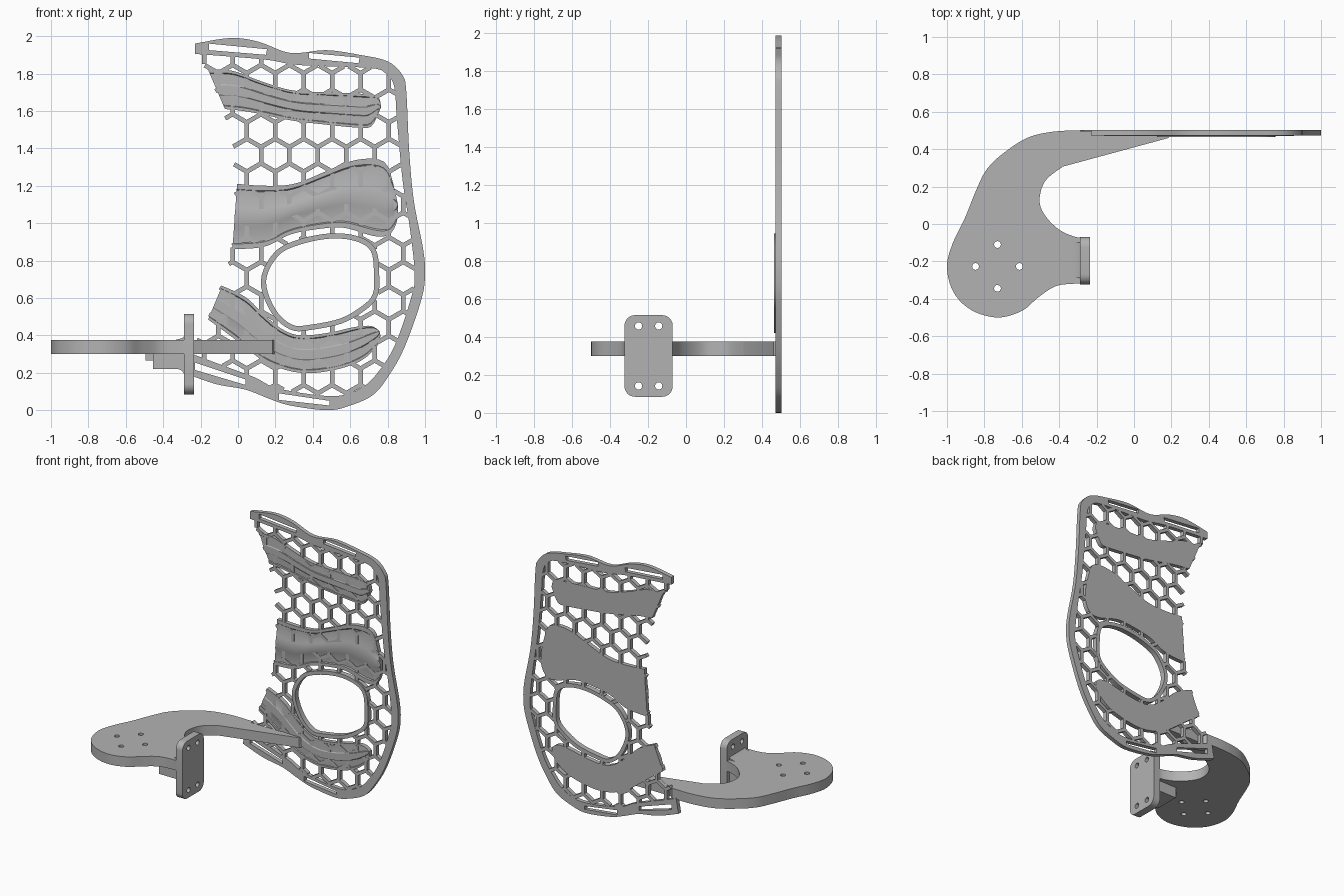
import bpy, bmesh, math
from mathutils import Matrix, Vector

cube = bpy.data.objects.get("Cube")
if cube:
    bpy.data.objects.remove(cube)

grey = bpy.data.materials.new("plain grey")
grey.use_nodes = True
tone = (0.45, 0.45, 0.45, 1)
grey.diffuse_color = tone
grey.node_tree.nodes["Principled BSDF"].inputs["Base Color"].default_value = tone

BACK, FRONT = 0.503, 0.472      # depth of the panel


def add(name, mesh):
    mesh.name = name
    mesh.materials.clear()
    mesh.materials.append(grey)
    obj = bpy.data.objects.new(name, mesh)
    bpy.context.collection.objects.link(obj)
    bpy.ops.object.select_all(action='DESELECT')
    obj.select_set(True)
    bpy.context.view_layer.objects.active = obj
    bpy.ops.object.shade_smooth_by_angle(angle=math.radians(30))
    return obj


def smooth(pts, closed=False, steps=5):
    """Catmull-Rom curve through the points."""
    p = [Vector(q) for q in pts]
    n = len(p)
    out = []
    for i in range(n if closed else n - 1):
        if closed:
            a, b, c, d = (p[(i + k) % n] for k in (-1, 0, 1, 2))
        else:
            a, b, c, d = p[max(i - 1, 0)], p[i], p[i + 1], p[min(i + 2, n - 1)]
        for s in range(steps):
            t = s / steps
            out.append(b + (c - a) * t / 2 + (a * 2 - b * 5 + c * 4 - d) * t * t / 2
                       + (b * 3 - a - c * 3 + d) * t ** 3 / 2)
    return out if closed else out + [p[-1]]


def circle(x, y, r, n=24):
    return [(x + r * math.cos(math.tau * i / n), y + r * math.sin(math.tau * i / n)) for i in range(n)]


def sheet(name, loops, axis, lo, hi):
    """Extrude an outline with holes along one axis, from lo to hi."""
    cu = bpy.data.curves.new(name, 'CURVE')
    cu.dimensions, cu.fill_mode, cu.extrude = '2D', 'BOTH', (hi - lo) / 2
    for loop in loops:
        sp = cu.splines.new('POLY')
        sp.points.add(len(loop) - 1)
        for pt, q in zip(sp.points, loop):
            pt.co = (q[0], q[1], 0, 1)
        sp.use_cyclic_u = True
    tmp = bpy.data.objects.new(name, cu)
    mesh = bpy.data.meshes.new_from_object(tmp)
    bpy.data.objects.remove(tmp)
    quarter = Matrix.Rotation(math.pi / 2, 4, 'X')
    turn = {'x': Matrix.Rotation(math.pi / 2, 4, 'Z') @ quarter, 'y': quarter, 'z': Matrix()}[axis]
    shift = Vector([(lo + hi) / 2 if a == axis else 0 for a in 'xyz'])
    mesh.transform(Matrix.Translation(shift) @ turn)
    bm = bmesh.new()
    bm.from_mesh(mesh)
    bmesh.ops.remove_doubles(bm, verts=bm.verts, dist=0.0001)
    bmesh.ops.recalc_face_normals(bm, faces=bm.faces)
    bm.to_mesh(mesh)
    bm.free()
    return add(name, mesh)


def inside(q, poly):
    hit = False
    for a, b in zip(poly, poly[1:] + poly[:1]):
        if (a[1] > q[1]) != (b[1] > q[1]) and q[0] < a[0] + (b[0] - a[0]) * (q[1] - a[1]) / (b[1] - a[1]):
            hit = not hit
    return hit


# Open frame with strap slots
outer = smooth([(-.23, 1.96), (-.04, 1.99), (.11, 1.97), (.28, 1.91), (.47, 1.925), (.65, 1.9), (.8, 1.865),
                (.88, 1.79), (.9, 1.7), (.915, 1.39), (.94, 1.12), (.99, .86), (1, .725), (.98, .59),
                (.89, .335), (.8, .175), (.72, .08), (.6, .025), (.48, 0), (.28, .025), (.17, .06),
                (.04, .11), (-.12, .14), (-.29, .2)])
inner = smooth([(-.23, 1.905), (.14, 1.875), (.33, 1.845), (.7, 1.83), (.79, 1.8), (.835, 1.73), (.85, 1.55),
                (.88, 1.23), (.92, .965), (.945, .725), (.925, .6), (.84, .35), (.75, .205), (.66, .12),
                (.51, .075), (.22, .115), (.09, .175), (-.07, .235), (-.27, .31)])
slots = [[(-.155, 1.96), (.155, 1.93), (.15, 1.9), (-.155, 1.925)],
         [(.38, 1.91), (.65, 1.885), (.645, 1.855), (.38, 1.88)],
         [(-.23, .255), (.04, .165), (.04, .135), (-.23, .215)],
         [(.22, .09), (.49, .05), (.49, .025), (.22, .055)]]
sheet("panel_frame", [outer + inner[::-1]] + slots, 'y', FRONT, BACK)

# Raised ring around the oval opening
hole = smooth([(.49, .917), (.625, .905), (.71, .85), (.727, .725), (.72, .62), (.66, .555), (.545, .49),
               (.385, .457), (.29, .457), (.2, .54), (.15, .69), (.215, .825), (.33, .885)], True)
rim = []
for i, q in enumerate(hole):
    d = (hole[(i + 1) % len(hole)] - hole[i - 1]).normalized()
    rim.append(q + Vector((-d.y, d.x)) * 0.028)
sheet("opening_ring", [rim, hole], 'y', 0.464, BACK)

# Honeycomb struts, trimmed to the frame, the ring and the curved free edge
free_edge = smooth([(-.25, .3), (-.16, .49), (-.065, .725), (-.03, .86), (-.01, 1.1), (-.025, 1.42),
                    (-.06, 1.55), (-.14, 1.77), (-.2, 1.89)])
region = inner + free_edge
pitch, width = 0.152, 0.024
radius = pitch / math.sqrt(3)
edges = {}
for row in range(-11, 5):
    for col in range(-4, 8):
        cx = 0.123 + (col + row % 2 / 2) * pitch
        cz = 1.495 + row * radius * 1.5
        pts = [Vector((cx + radius * math.sin(k * math.pi / 3), cz + radius * math.cos(k * math.pi / 3)))
               for k in range(6)]
        for a, b in zip(pts, pts[1:] + pts[:1]):
            m = (a + b) / 2
            edges[(round(m.x, 3), round(m.y, 3))] = (a, b)
bm = bmesh.new()
samples = 16
for a, b in edges.values():
    kept = [q for q in (a.lerp(b, i / samples) for i in range(samples + 1))
            if inside(q, region) and not inside(q, rim)]
    if len(kept) < 2:
        continue
    p, q = kept[0], kept[-1]
    m, d = (p + q) / 2, q - p
    place = (Matrix.Translation((m.x, (FRONT + BACK) / 2, m.y))
             @ Matrix.Rotation(-math.atan2(d.y, d.x), 4, 'Y')
             @ Matrix.Diagonal((d.length + width * 0.57, BACK - FRONT - 0.001, width, 1)))
    bmesh.ops.create_cube(bm, size=1, matrix=place)
lattice = bpy.data.meshes.new("honeycomb")
bm.to_mesh(lattice)
bm.free()
add("honeycomb_lattice", lattice)


def resample(pts, n):
    """Even spacing along a path."""
    gaps = [(b - a).length for a, b in zip(pts, pts[1:])]
    out, k, walked = [], 0, 0
    for i in range(n):
        want = sum(gaps) * i / (n - 1)
        while k < len(gaps) - 1 and walked + gaps[k] < want:
            walked += gaps[k]
            k += 1
        out.append(pts[k].lerp(pts[k + 1], min(1, (want - walked) / gaps[k])))
    return out


# Grooved pads lofted between an upper and a lower rail that meet at the tip
GROOVES = [(0, 0), (.08, 0), (.1, 6), (.36, 4), (.39, 0), (.63, 0), (.66, 4), (.9, 6), (.92, 0), (1, 0)]


def pad(name, upper, lower):
    bm = bmesh.new()
    rings = []
    for u, v in zip(resample(smooth(upper), 40), resample(smooth(lower), 40)):
        section = [(u.lerp(v, t), FRONT - 0.001 + g / 1000) for t, g in GROOVES]
        section += [(v, BACK), (u, BACK)]
        rings.append([bm.verts.new((q.x, y, q.y)) for q, y in section])
    for r, s in zip(rings, rings[1:]):
        for i in range(len(r)):
            j = (i + 1) % len(r)
            bm.faces.new((r[i], r[j], s[j], s[i]))
    bm.faces.new(rings[0])
    bmesh.ops.remove_doubles(bm, verts=bm.verts, dist=0.0005)
    bmesh.ops.recalc_face_normals(bm, faces=bm.faces)
    mesh = bpy.data.meshes.new(name)
    bm.to_mesh(mesh)
    bm.free()
    add(name, mesh)


pad("upper_pad",
    [(-.16, 1.82), (-.03, 1.815), (.12, 1.76), (.29, 1.71), (.49, 1.7), (.68, 1.69), (.75, 1.675), (.765, 1.62)],
    [(-.07, 1.61), (.06, 1.595), (.28, 1.55), (.44, 1.53), (.65, 1.51), (.715, 1.52), (.765, 1.62)])
pad("middle_pad",
    [(-.005, 1.21), (.145, 1.2), (.3, 1.21), (.465, 1.275), (.6, 1.33), (.715, 1.345), (.79, 1.32),
     (.825, 1.23), (.855, 1.1)],
    [(-.03, .86), (.145, .875), (.28, .94), (.44, .97), (.57, .975), (.73, .93), (.81, .94), (.85, 1.01), (.855, 1.1)])
pad("lower_pad",
    [(-.085, .665), (.04, .605), (.13, .52), (.225, .44), (.33, .4), (.49, .415), (.625, .445), (.715, .45),
     (.76, .42)],
    [(-.16, .485), (-.03, .39), (.065, .315), (.17, .245), (.33, .2), (.49, .21), (.65, .26), (.75, .35), (.76, .42)])

# Flat curved arm with a round drilled hub
back_side = smooth([(-.23, .497), (-.4, .497), (-.56, .465), (-.69, .385), (-.785, .295), (-.84, .19),
                    (-.905, .03), (-.97, -.105), (-1, -.23), (-.965, -.365), (-.87, -.46), (-.73, -.5),
                    (-.6, -.465), (-.515, -.395), (-.425, -.335), (-.335, -.32), (-.25, -.32)])
hook = smooth([(-.25, -.07), (-.31, -.07), (-.4, -.03), (-.475, .045), (-.505, .125), (-.475, .23), (-.38, .307)])
tongue = [(.185, .46), (.195, .475), (-.2, .475)]
drills = [circle(-.73 + dx, -.227 + dy, .018) for dx, dy in ((0, .117), (0, -.117), (.117, 0), (-.117, 0))]
sheet("mounting_arm", [back_side + hook + tongue] + drills, 'z', 0.3, 0.375)

# Upright plate with rounded corners and four screw holes
cy, cz, half_w, half_h, r = -.197, .3, .127, .215, .055
plate = []
for k, (sy, sz) in enumerate(((1, 1), (-1, 1), (-1, -1), (1, -1))):
    for i in range(9):
        a = (k + i / 8) * math.pi / 2
        plate.append((cy + sy * (half_w - r) + r * math.cos(a), cz + sz * (half_h - r) + r * math.sin(a)))
screws = [circle(cy + sy * .053, cz + sz * .158, .019) for sy in (-1, 1) for sz in (-1, 1)]
sheet("upright_plate", [plate] + screws, 'x', -.29, -.235)

# Bracing block and small step under the arm
sheet("bracing_block", [[(-.455, .31), (-.455, .22), (-.32, .22), (-.3, .212), (-.285, .19), (-.285, .4),
                         (-.3, .385), (-.34, .374)]], 'y', -.29, -.1)
sheet("bracing_step", [[(-.495, .31), (-.495, .265), (-.45, .265), (-.45, .31)]], 'y', -.25, -.14)
